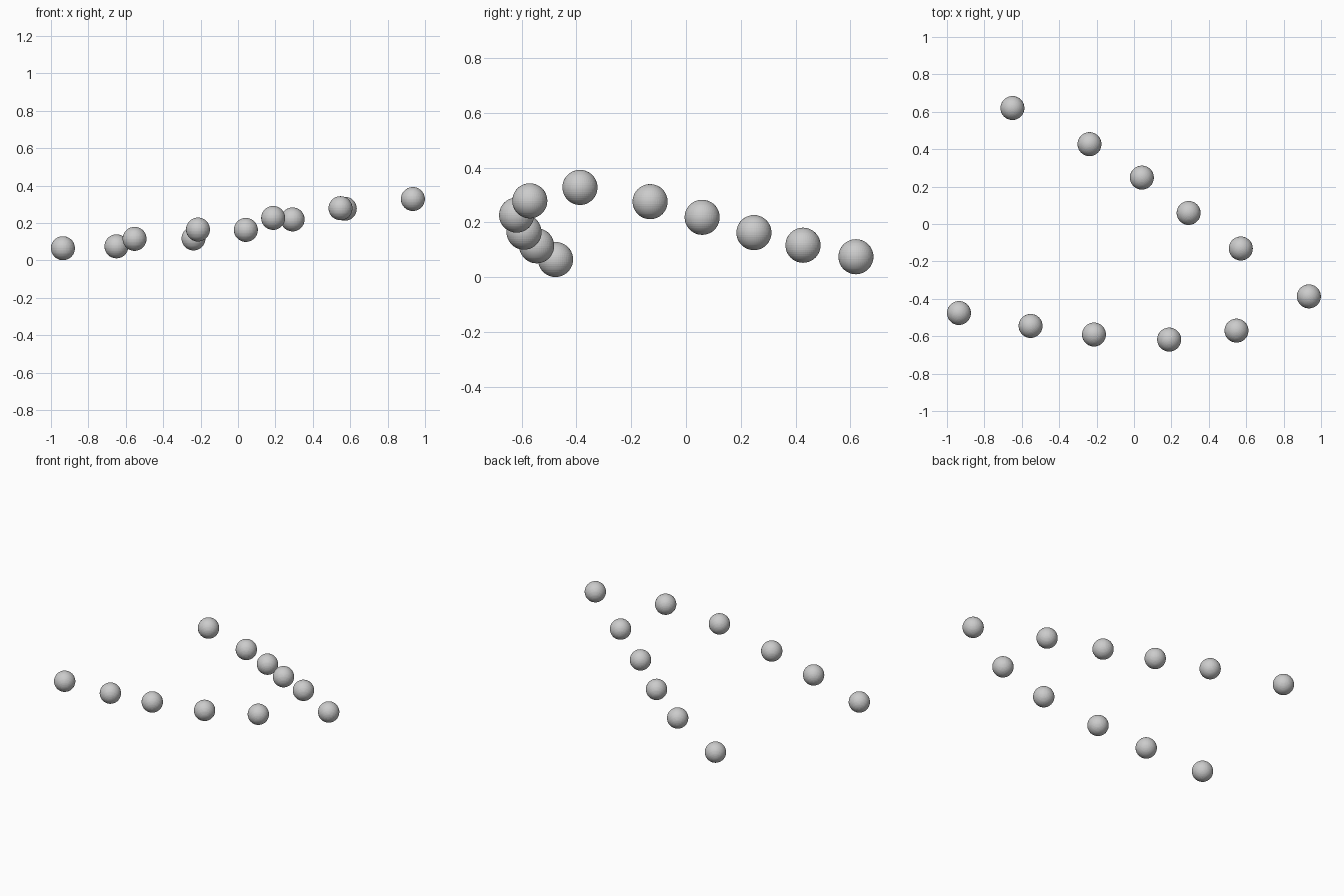
import bpy

RADIUS = 0.064

# Sphere centres along the rising back arm, the corner and the falling front arm
BACK_ARM = [(-0.65, 0.62, 0.075), (-0.238, 0.427, 0.117), (0.042, 0.248, 0.163),
            (0.292, 0.059, 0.219), (0.571, -0.131, 0.276)]
CORNER = [(0.935, -0.387, 0.328)]
FRONT_ARM = [(0.548, -0.57, 0.279), (0.188, -0.618, 0.227), (-0.214, -0.591, 0.165),
             (-0.553, -0.545, 0.115), (-0.936, -0.476, 0.065)]


def add_balls(name, centres):
    for i, centre in enumerate(centres, 1):
        bpy.ops.mesh.primitive_uv_sphere_add(segments=48, ring_count=24,
                                             radius=RADIUS, location=centre)
        bpy.context.object.name = f"{name}_{i}"


add_balls("back_arm_ball", BACK_ARM)
add_balls("corner_ball", CORNER)
add_balls("front_arm_ball", FRONT_ARM)
